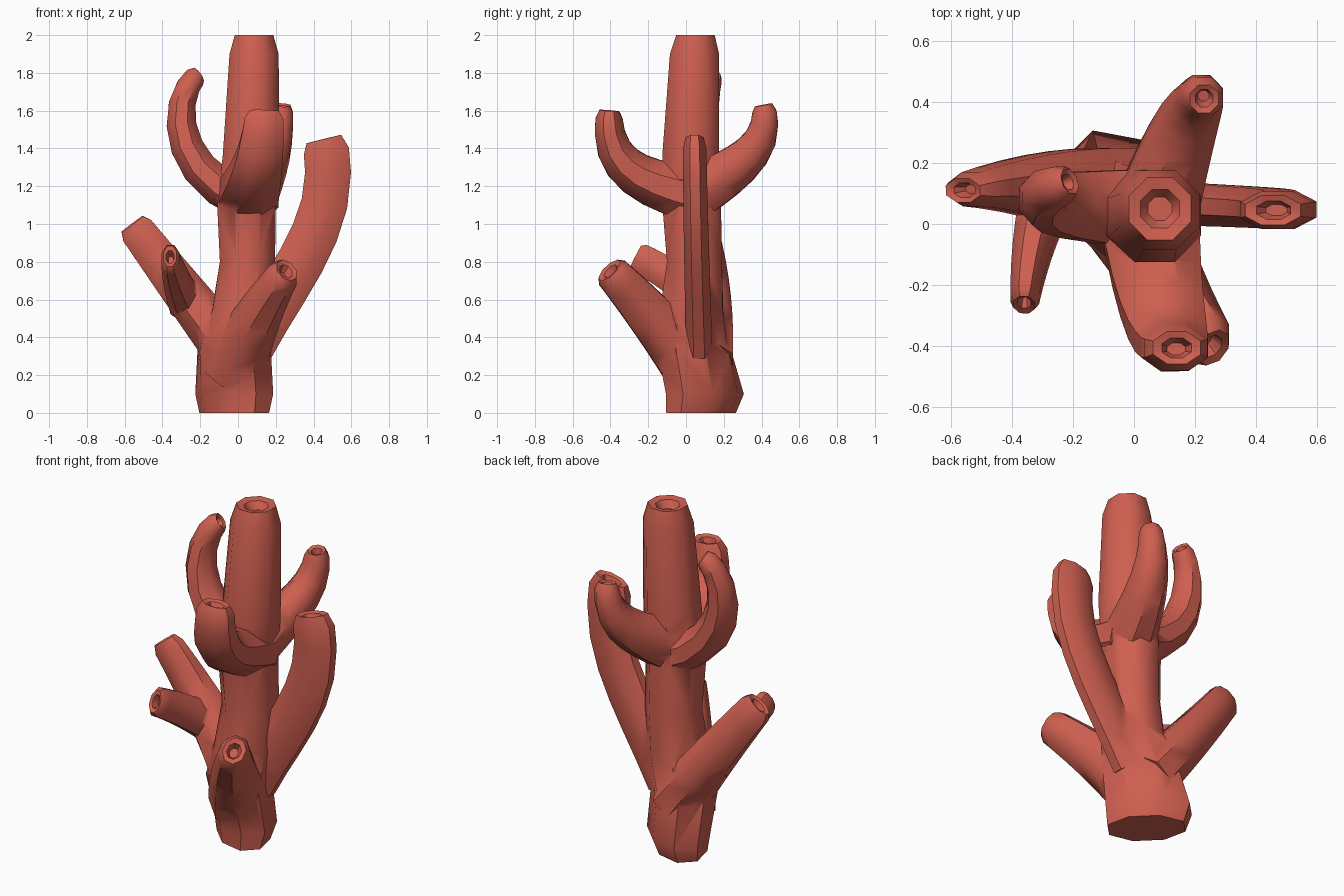
import bpy, bmesh, math
from mathutils import Vector

if "Cube" in bpy.data.objects:
    bpy.data.objects.remove(bpy.data.objects["Cube"])

mat = bpy.data.materials.new("coral_red")
mat.diffuse_color = (0.62, 0.115, 0.08, 1)
mat.use_nodes = True
mat.node_tree.nodes["Principled BSDF"].inputs["Base Color"].default_value = mat.diffuse_color
SIDES = 8
K = 1 / math.cos(math.pi / SIDES)


def bezier(pts, t):
    """Point on a Bezier curve of any degree."""
    while len(pts) > 1:
        pts = [a.lerp(b, t) for a, b in zip(pts, pts[1:])]
    return pts[0]


def skin(name, rings, side):
    """Eight-sided skin with a cupped tip; rings = (centre, direction, half width, half depth)."""
    c, t, a, b = rings[-1]
    rings = rings + [(c - t * 0.008, t, a * 0.62, b * 0.62), (c - t * 0.05, t, a * 0.38, b * 0.38)]
    bm = bmesh.new()
    loops = []
    for c, t, a, b in rings:
        u = Vector(side)
        u = (u - t * u.dot(t)).normalized()
        v = t.cross(u)
        angles = [2 * math.pi * (i + 0.5) / SIDES for i in range(SIDES)]
        loops.append([bm.verts.new(c + K * (u * a * math.cos(w) + v * b * math.sin(w))) for w in angles])
    for p, q in zip(loops, loops[1:]):
        for i in range(SIDES):
            j = (i + 1) % SIDES
            bm.faces.new((p[i], p[j], q[j], q[i]))
    bm.faces.new(loops[0][::-1])
    bm.faces.new(loops[-1])
    bmesh.ops.recalc_face_normals(bm, faces=bm.faces)
    me = bpy.data.meshes.new(name)
    bm.to_mesh(me)
    bm.free()
    me.materials.append(mat)
    ob = bpy.data.objects.new(name, me)
    bpy.context.collection.objects.link(ob)
    return ob


def branch(name, side, path, root, tip):
    """Tapered tube along a curve, from root size to tip size, with a rounded rim."""
    pts = [Vector(p) for p in path]
    rings = []
    for t in [i / 7 for i in range(7)] + [0.95, 1]:
        d = bezier([b - a for a, b in zip(pts, pts[1:])], t).normalized()
        rim = 0.78 if t == 1 else 1
        a, b = (rim * (r + (e - r) * t) for r, e in zip(root, tip))
        rings.append((bezier(pts, t), d, a, b))
    return skin(name, rings, side)


X, Y, Z = Vector((1, 0, 0)), Vector((0, 1, 0)), Vector((0, 0, 1))

# main stem: x, y, z, radius; the foot is stretched along one diagonal
stem = [(-0.02, 0.08, 0, 0.165), (-0.02, 0.1, 0.1, 0.188), (-0.02, 0.04, 0.35, 0.185),
        (0.03, 0.03, 0.55, 0.165), (0.05, 0.045, 0.8, 0.146), (0.045, 0.03, 1.1, 0.155),
        (0.07, 0.025, 1.37, 0.15), (0.085, 0.045, 1.9, 0.13), (0.085, 0.05, 2, 0.102)]
rings = []
for x, y, z, r in stem:
    stretch = 1 + 0.25 * max(0, 1 - z / 0.6)
    rings.append((Vector((x, y, z)), Z, r * stretch, r / stretch))
coral = skin("coral", rings, Y - X)

# upper tier
branches = []
branches.append(branch("upper_front_branch", X, [
    (0.05, 0.06, 1.15), (0.07, -0.25, 1.22), (0.13, -0.43, 1.3), (0.14, -0.405, 1.6)],
    (0.165, 0.15), (0.10, 0.068)))
branches.append(branch("upper_back_branch", X, [
    (0.06, 0, 1.14), (0.13, 0.24, 1.28), (0.22, 0.46, 1.38), (0.23, 0.41, 1.63)],
    (0.14, 0.15), (0.06, 0.06)))
branches.append(branch("upper_left_branch", Y, [
    (0.06, 0.05, 1.12), (-0.36, 0.06, 1.26), (-0.36, 0.08, 1.68), (-0.21, 0.14, 1.79)],
    (0.13, 0.11), (0.055, 0.055)))

# lower tier
branches.append(branch("right_branch", Y, [
    (0.06, 0.07, 0.35), (0.26, 0.06, 0.72), (0.56, 0.05, 1.02), (0.455, 0.045, 1.45)],
    (0.07, 0.13), (0.062, 0.12)))
branches.append(branch("lower_front_branch", X, [
    (-0.02, 0.05, 0.22), (0.08, -0.17, 0.51), (0.258, -0.405, 0.755)],
    (0.16, 0.16), (0.075, 0.09)))
branches.append(branch("lower_left_branch", Y, [
    (-0.02, 0.08, 0.3), (-0.28, 0.15, 0.63), (-0.56, 0.11, 1)],
    (0.17, 0.14), (0.05, 0.09)))
branches.append(branch("lower_left_fork", X, [
    (-0.27, 0.13, 0.57), (-0.34, -0.05, 0.72), (-0.36, -0.265, 0.83)],
    (0.09, 0.1), (0.045, 0.078)))

# fuse everything into one skin
for b in branches:
    m = coral.modifiers.new(b.name, "BOOLEAN")
    m.operation, m.solver, m.object = "UNION", "EXACT", b
bpy.context.view_layer.update()
dg = bpy.context.evaluated_depsgraph_get()
mesh = bpy.data.meshes.new_from_object(coral.evaluated_get(dg))
coral.modifiers.clear()
coral.data = mesh
for b in branches:
    bpy.data.objects.remove(b)

bpy.context.view_layer.objects.active = coral
coral.select_set(True)
bpy.ops.object.shade_smooth_by_angle(angle=math.radians(46))
